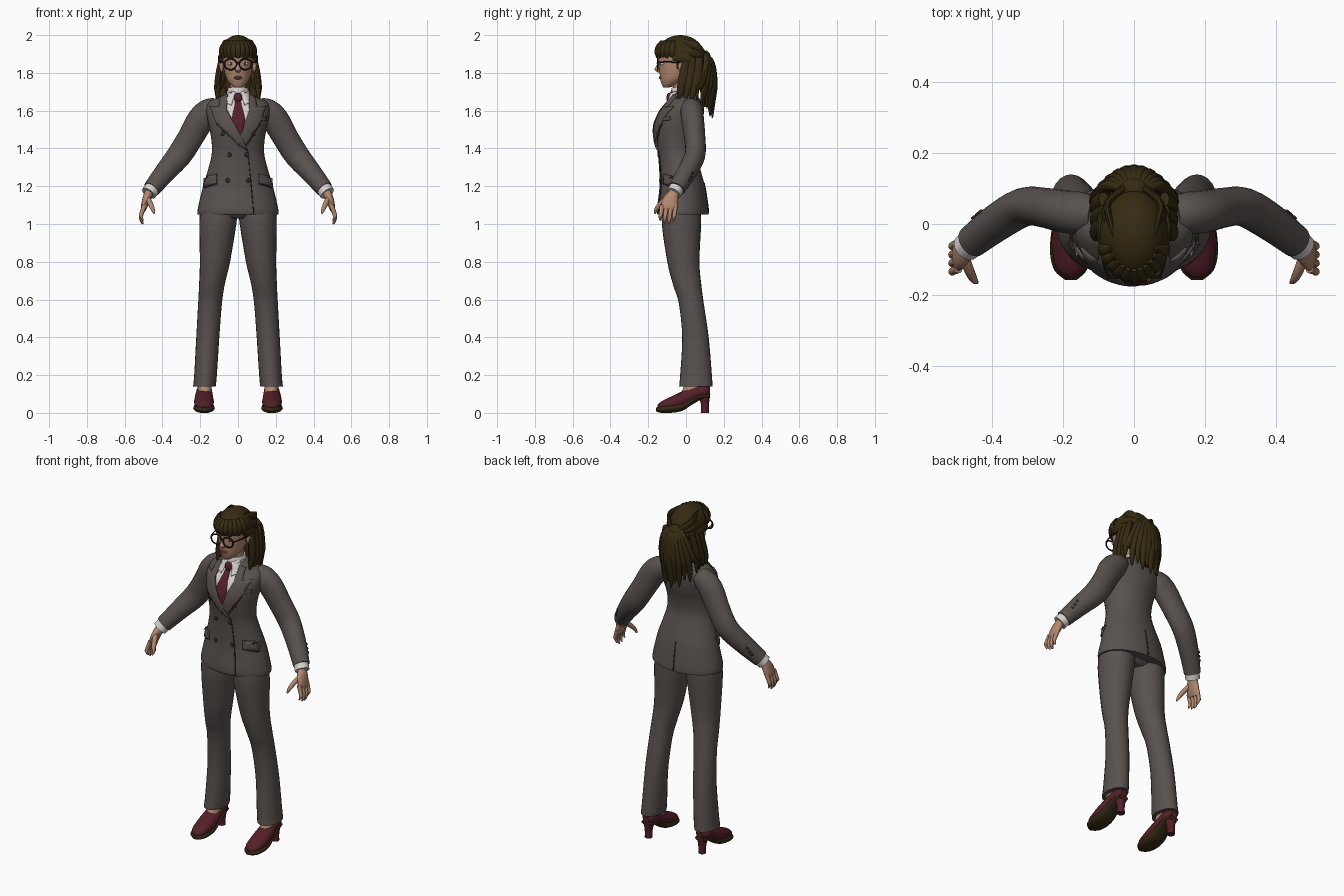
import bpy, bmesh, math
from mathutils import Vector, Matrix
from mathutils.bvhtree import BVHTree

if "Cube" in bpy.data.objects:
    bpy.data.objects.remove(bpy.data.objects["Cube"])


def material(name, *rgb):
    m = bpy.data.materials.new(name)
    m.use_nodes = True
    m.diffuse_color = (*rgb, 1)
    m.node_tree.nodes["Principled BSDF"].inputs["Base Color"].default_value = (*rgb, 1)
    return m


suit = material("suit grey", .1, .085, .078)
skin = material("skin", .45, .25, .16)
brown = material("hair brown", .036, .024, .006)
burgundy = material("burgundy", .09, .014, .021)
white = material("shirt white", .68, .65, .62)
leather = material("sole leather", .036, .023, .008)
black = material("frame black", .01, .009, .008)
lip = material("lip", .32, .13, .1)
horn = material("button horn", .035, .025, .016)
seam = material("seam dark", .03, .026, .024)


def finish(name, bm, mat, angle=45):
    mesh = bpy.data.meshes.new(name)
    bm.to_mesh(mesh)
    bm.free()
    mesh.materials.append(mat)
    mesh.polygons.foreach_set("use_smooth", [True] * len(mesh.polygons))
    mesh.set_sharp_from_angle(angle=math.radians(angle))
    obj = bpy.data.objects.new(name, mesh)
    bpy.context.collection.objects.link(obj)
    return obj


def spline(rows, steps):
    """Smooth interpolation through stations (x, y, z, radius a, radius b)."""
    out = []
    for i in range(len(rows) - 1):
        p, q, r, t = rows[max(i - 1, 0)], rows[i], rows[i + 1], rows[min(i + 2, len(rows) - 1)]
        for k in range(steps):
            u = k / steps
            out.append([b + .5 * u * (c - a + u * (2 * a - 5 * b + 4 * c - d + u * (3 * (b - c) + d - a)))
                        for a, b, c, d in zip(p, q, r, t)])
    return out + [list(rows[-1])]


def tube(name, rows, mat, n=16, ref=(0, 1, 0), axis=None, s=1, steps=4):
    """Loft of ellipses along a smooth path; s mirrors it in x."""
    bm = bmesh.new()
    rows = spline(rows, steps)
    pts = [Vector((r[0] * s, r[1], r[2])) for r in rows]
    rings = []
    for i, (p, r) in enumerate(zip(pts, rows)):
        t = Vector(axis) if axis else (pts[min(i + 1, len(pts) - 1)] - pts[max(i - 1, 0)]).normalized()
        a = Vector(ref).cross(t).normalized()
        b = t.cross(a)
        turn = [math.tau * k / n for k in range(n)]
        rings.append([bm.verts.new(p + a * max(r[3], .001) * math.cos(h) + b * max(r[4], .001) * math.sin(h))
                      for h in turn])
    for lo, hi in zip(rings, rings[1:]):
        for k in range(n):
            bm.faces.new((lo[k], lo[(k + 1) % n], hi[(k + 1) % n], hi[k]))
    bm.faces.new(rings[0])
    bm.faces.new(rings[-1])
    bmesh.ops.recalc_face_normals(bm, faces=bm.faces)
    return finish(name, bm, mat)


def ball(name, loc, size, mat, rot=Matrix()):
    bm = bmesh.new()
    bmesh.ops.create_uvsphere(bm, u_segments=20, v_segments=12, radius=1,
                              matrix=Matrix.Translation(loc) @ rot @ Matrix.Diagonal((*size, 1)))
    return finish(name, bm, mat)


def surface(obj):
    return BVHTree.FromPolygons([v.co for v in obj.data.vertices], [p.vertices for p in obj.data.polygons])


def patch(name, outline, mat, tree, lift, side=-1):
    """Plate drawn in x and z, draped on the front (side -1) or back of a surface."""
    bm = bmesh.new()
    bm.faces.new([bm.verts.new((x, 0, z)) for x, z in outline])
    bmesh.ops.triangulate(bm, faces=bm.faces[:])
    for axis in (0, 2):
        normal = Vector((axis == 0, 0, axis == 2))
        vals = [p[axis // 2] for p in outline]
        for k in range(int(min(vals) / .02), int(max(vals) / .02) + 1):
            bmesh.ops.bisect_plane(bm, geom=bm.verts[:] + bm.edges[:] + bm.faces[:],
                                   plane_co=normal * k * .02, plane_no=normal)
    for v in bm.verts:
        hit, nor, _, _ = tree.ray_cast(Vector((v.co.x, side, v.co.z)), Vector((0, -side, 0)))
        if hit is None:
            hit, nor, _, _ = tree.find_nearest(Vector((v.co.x, side * .1, v.co.z)))
        v.co = hit + nor * lift
    bmesh.ops.recalc_face_normals(bm, faces=bm.faces)
    bm.normal_update()
    if sum(f.normal.y * f.calc_area() for f in bm.faces) * side < 0:
        bmesh.ops.reverse_faces(bm, faces=bm.faces[:])
    obj = finish(name, bm, mat)
    mod = obj.modifiers.new("thickness", "SOLIDIFY")
    mod.thickness = min(lift + .002, .0095)
    mod.offset = -1


def button(name, near, tree, size=.012):
    hit, nor, _, _ = tree.find_nearest(Vector(near))
    ball(name, hit + nor * .002, (size, size, size * .5), horn, nor.to_track_quat("Z", "Y").to_matrix().to_4x4())


UP = (0, 0, 1)

# Jacket body, hips and neck
jacket = tube("jacket", [(0, -.016, 1.05, .213, .135), (0, -.018, 1.08, .213, .136), (0, -.02, 1.2, .185, .12),
                         (0, -.035, 1.3, .155, .108), (0, -.047, 1.38, .138, .103), (0, -.05, 1.46, .143, .115),
                         (0, -.04, 1.53, .157, .125), (0, -.02, 1.6, .168, .115), (0, -.005, 1.645, .155, .09),
                         (0, -.01, 1.675, .1, .072), (0, -.018, 1.7, .058, .056)], suit, 40, axis=UP)
cloth = surface(jacket)
tube("trouser_seat", [(0, -.025, 1.03, .1, .07), (0, -.022, 1.07, .19, .105), (0, -.02, 1.15, .18, .1)],
     suit, 32, axis=UP)
tube("neck", [(0, -.01, 1.64, .05, .05), (0, -.02, 1.7, .045, .047), (0, -.025, 1.79, .045, .05)], skin, axis=UP)
tube("shirt_collar", [(0, -.016, 1.67, .068, .068), (0, -.02, 1.7, .058, .06), (0, -.02, 1.722, .052, .055)],
     white, 24, axis=UP)

# Shirt front, tie, lapels, pockets and seams
patch("shirt_front", [(-.06, 1.685), (.06, 1.685), (.065, 1.62), (.02, 1.455), (-.065, 1.62)], white, cloth, .003)
patch("tie_blade", [(-.014, 1.65), (.014, 1.65), (.037, 1.55), (.02, 1.46), (-.034, 1.55)], burgundy, cloth, .006)
ball("tie_knot", (0, -.088, 1.668), (.023, .016, .027), burgundy)
patch("left_lapel", [(.05, 1.685), (.09, 1.67), (.1, 1.615), (.145, 1.62), (.11, 1.53), (.04, 1.42), (.012, 1.46),
                     (.06, 1.6)], suit, cloth, .008)
patch("right_lapel", [(-.05, 1.685), (-.09, 1.67), (-.1, 1.615), (-.145, 1.62), (-.11, 1.53), (0, 1.425),
                      (.05, 1.39), (.02, 1.46), (-.06, 1.6)], suit, cloth, .009)
patch("right_lapel_edge", [(-.112, 1.53), (0, 1.425), (.05, 1.39), (.05, 1.385), (0, 1.42), (-.114, 1.526)],
      seam, cloth, .003)
patch("left_lapel_edge", [(.112, 1.53), (.045, 1.42), (.05, 1.417), (.117, 1.528)], seam, cloth, .003)
patch("front_edge", [(.05, 1.39), (.055, 1.39), (.085, 1.06), (.08, 1.06)], seam, cloth, .003)
patch("back_vent", [(-.002, 1.22), (.002, 1.22), (.003, 1.06), (-.003, 1.06)], seam, cloth, .003, 1)
patch("chest_pocket", [(.09, 1.54), (.09, 1.557), (.148, 1.568), (.148, 1.55)], suit, cloth, .007)
for s, side in ((1, "left"), (-1, "right")):
    patch(side + "_collar_wing", [(s * x, z) for x, z in ((.012, 1.695), (.055, 1.71), (.06, 1.64), (.034, 1.625))],
          white, cloth, .009)
    patch(side + "_pocket_flap", [(s * x, z) for x, z in ((.11, 1.265), (.172, 1.25), (.178, 1.195), (.112, 1.215))],
          suit, cloth, .009)
    patch(side + "_pocket_shadow", [(s * x, z) for x, z in ((.108, 1.215), (.178, 1.195), (.178, 1.19), (.108, 1.21))],
          seam, cloth, .003)
    for i, (x, z) in enumerate(((.098, 1.475), (.056, 1.362), (.065, 1.23))):
        button(f"{side}_button_{i}", (s * x, -.18, z), cloth)

    # Sleeve, cuff and hand
    sleeve = tube(side + "_sleeve", [(.11, .025, 1.62, .05, .05), (.15, .03, 1.6, .066, .06),
                                     (.195, .035, 1.555, .072, .06), (.25, .046, 1.46, .068, .056),
                                     (.31, .048, 1.365, .066, .054), (.385, .005, 1.275, .056, .052),
                                     (.457, -.05, 1.186, .046, .046)], suit, 24, s=s)
    arm = surface(sleeve)
    for i in range(3):
        button(f"{side}_cuff_button_{i}", (s * (.46 - .016 * i), .03, 1.23 + .02 * i), arm, .008)
    tube(side + "_cuff", [(.445, -.042, 1.2, .041, .041), (.473, -.066, 1.162, .041, .04)], white, 20, s=s)
    tube(side + "_palm", [(.46, -.055, 1.185, .024, .028), (.473, -.066, 1.16, .024, .029),
                          (.485, -.08, 1.13, .022, .041), (.497, -.09, 1.09, .017, .044),
                          (.5, -.094, 1.07, .009, .04)], skin, s=s)
    for i, drop in enumerate((.02, .005, 0, .015)):
        y = -.127 + .024 * i
        tube(f"{side}_finger_{i}", [(.495, y, 1.1, .012, .012), (.512, y - .006, 1.05, .011, .011),
                                    (.512, y - .01, 1.02 + drop, .009, .009),
                                    (.504, y - .01, 1 + drop, .004, .004)], skin, 10, s=s)
    tube(side + "_thumb", [(.48, -.09, 1.14, .014, .018), (.465, -.13, 1.11, .014, .014),
                           (.452, -.156, 1.08, .011, .011), (.443, -.165, 1.055, .005, .005)], skin, 10, s=s)

    # Trouser leg, ankle and shoe
    tube(side + "_trouser_leg", [(.178, .052, .14, .06, .088), (.172, .053, .2, .06, .084), (.16, .05, .4, .061, .07),
                                 (.148, .028, .58, .063, .066), (.138, .006, .68, .068, .075),
                                 (.122, -.014, .8, .08, .085), (.107, -.024, 1, .098, .104),
                                 (.1, -.022, 1.1, .1, .1)], suit, 24, axis=UP, s=s)
    tube(side + "_ankle", [(.177, .01, .09, .036, .045), (.177, .035, .13, .037, .05), (.177, .055, .22, .036, .045)],
         skin, axis=UP, s=s)
    tube(side + "_shoe_upper", [(.178, -.152, .032, .012, .01), (.179, -.125, .04, .04, .024),
                                (.18, -.06, .054, .052, .041), (.18, 0, .078, .049, .047),
                                (.179, .05, .105, .043, .042), (.178, .1, .115, .039, .036),
                                (.178, .128, .115, .018, .022)], burgundy, 20, UP, (0, 1, 0), s=s)
    tube(side + "_shoe_sole", [(.178, -.158, .018, .016, .01), (.179, -.13, .02, .046, .02),
                               (.18, -.08, .024, .057, .024), (.18, -.02, .035, .053, .024),
                               (.179, .03, .062, .046, .02), (.178, .08, .087, .042, .017),
                               (.178, .125, .092, .03, .014)], leather, 20, UP, (0, 1, 0), s=s)
    tube(side + "_shoe_heel", [(.178, .1, 0, .022, .022), (.178, .1, .05, .023, .022), (.178, .095, .1, .036, .034)],
         burgundy, axis=UP, s=s)

    # Eye, spectacles and ear
    ball(side + "_eye", (s * .037, -.122, 1.848), (.017, .012, .009), white)
    ball(side + "_iris", (s * .037, -.13, 1.848), (.007, .006, .007), leather)
    ball(side + "_ear", (s * .087, -.02, 1.835), (.012, .022, .033), skin)
    bpy.ops.mesh.primitive_torus_add(location=(s * .039, -.15, 1.846), rotation=(math.pi / 2, 0, 0), major_radius=.029,
                                     minor_radius=.0042, major_segments=28, minor_segments=8)
    rim = bpy.context.object
    rim.name = side + "_spectacle_rim"
    rim.scale.x = 1.15
    rim.data.materials.append(black)
    bpy.ops.object.shade_smooth()
    tube(side + "_spectacle_arm", [(.072, -.15, 1.856, .004, .004), (.088, -.1, 1.858, .003, .004),
                                   (.094, -.01, 1.856, .003, .004)], black, 8, UP, s=s)

    # Loose hair beside the neck and swept strands
    for i in range(3):
        y = .035 * i
        tube(f"{side}_side_lock_{i}", [(.086, y, 1.88, .014, .02), (.1, y - .01, 1.8, .018, .026),
                                       (.108, y - .025, 1.72, .017, .024), (.106, y - .045, 1.645, .003, .004)],
             brown, 10, s=s)
        z = 1.86 + .04 * i
        tube(f"{side}_swept_strand_{i}", [(.09 - .02 * i, -.07, z + .02, .006, .016), (.097 - .016 * i, 0, z + .015, .01, .022),
                                          (.074, .06, z, .01, .02), (.02, .105, 1.89, .01, .014)], brown, 10, UP, s=s)
tube("spectacle_bridge", [(-.01, -.152, 1.853, .004, .004), (.01, -.152, 1.853, .004, .004)], black, 8, UP)

# Head and face
tube("head", [(0, -.105, 1.722, .016, .014), (0, -.092, 1.733, .034, .034), (0, -.07, 1.76, .056, .065),
              (0, -.046, 1.8, .071, .094), (0, -.035, 1.85, .079, .11), (0, -.033, 1.9, .081, .112),
              (0, -.03, 1.95, .068, .095), (0, -.03, 1.98, .03, .04)], skin, 28, axis=UP)
tube("nose", [(0, -.138, 1.865, .007, .006), (0, -.148, 1.835, .009, .01), (0, -.152, 1.817, .015, .015),
              (0, -.143, 1.803, .009, .006)], skin, 12, axis=UP)
for name, z in (("upper_lip", 1.779), ("lower_lip", 1.771)):
    ball(name, (0, -.133, z), (.022, .01, .0055), lip)

# Hair cap, cut open over the face
bm = bmesh.new()
bmesh.ops.create_uvsphere(bm, u_segments=36, v_segments=24, radius=1,
                          matrix=Matrix.Translation((0, -.03, 1.89)) @ Matrix.Diagonal((.097, .127, .11, 1)))
for co, no in (((0, 0, 1.892), UP), ((0, -.05, 0), (0, 1, 0))):
    bmesh.ops.bisect_plane(bm, geom=bm.verts[:] + bm.edges[:] + bm.faces[:], plane_co=co, plane_no=no)
opening = [f for f in bm.faces if f.calc_center_median().z < 1.892 and f.calc_center_median().y < -.05]
bmesh.ops.delete(bm, geom=opening, context="FACES")
finish("hair_cap", bm, brown)

# Fringe
for i in range(-5, 6):
    out = Vector((math.sin(i * .24), -math.cos(i * .24), 0))
    path = [(out.x * r, -.03 + out.y * (r + .03), z, a, b) for r, z, a, b in
            ((.07, 1.97, .008, .005), (.09, 1.94, .018, .01), (.097, 1.91, .019, .01), (.093, 1.878 + .004 * (i % 2), .009, .004))]
    tube(f"fringe_lock_{i + 5}", path, brown, 10, out)

# Ponytail
ball("ponytail_root", (0, .095, 1.885), (.045, .035, .035), brown)
tube("ponytail_core", [(0, .1, 1.88, .04, .03), (0, .115, 1.78, .075, .04), (0, .11, 1.7, .075, .035),
                       (0, .11, 1.62, .03, .015)], brown, 20, axis=UP)
for i in range(-5, 6):
    t = i / 5
    bow = t * t
    tip = 1.56 + .06 * bow + .03 * (i % 2)
    tube(f"ponytail_lock_{i + 5}", [(.035 * t, .1, 1.9, .012, .012), (.07 * t, .138 - .03 * bow, 1.85, .02, .016),
                                    (.1 * t, .15 - .07 * bow, 1.74, .024, .018),
                                    (.108 * t, .14 - .08 * bow, tip + .07, .019, .014),
                                    (.112 * t, .14 - .08 * bow, tip, .003, .003)], brown, 10)
